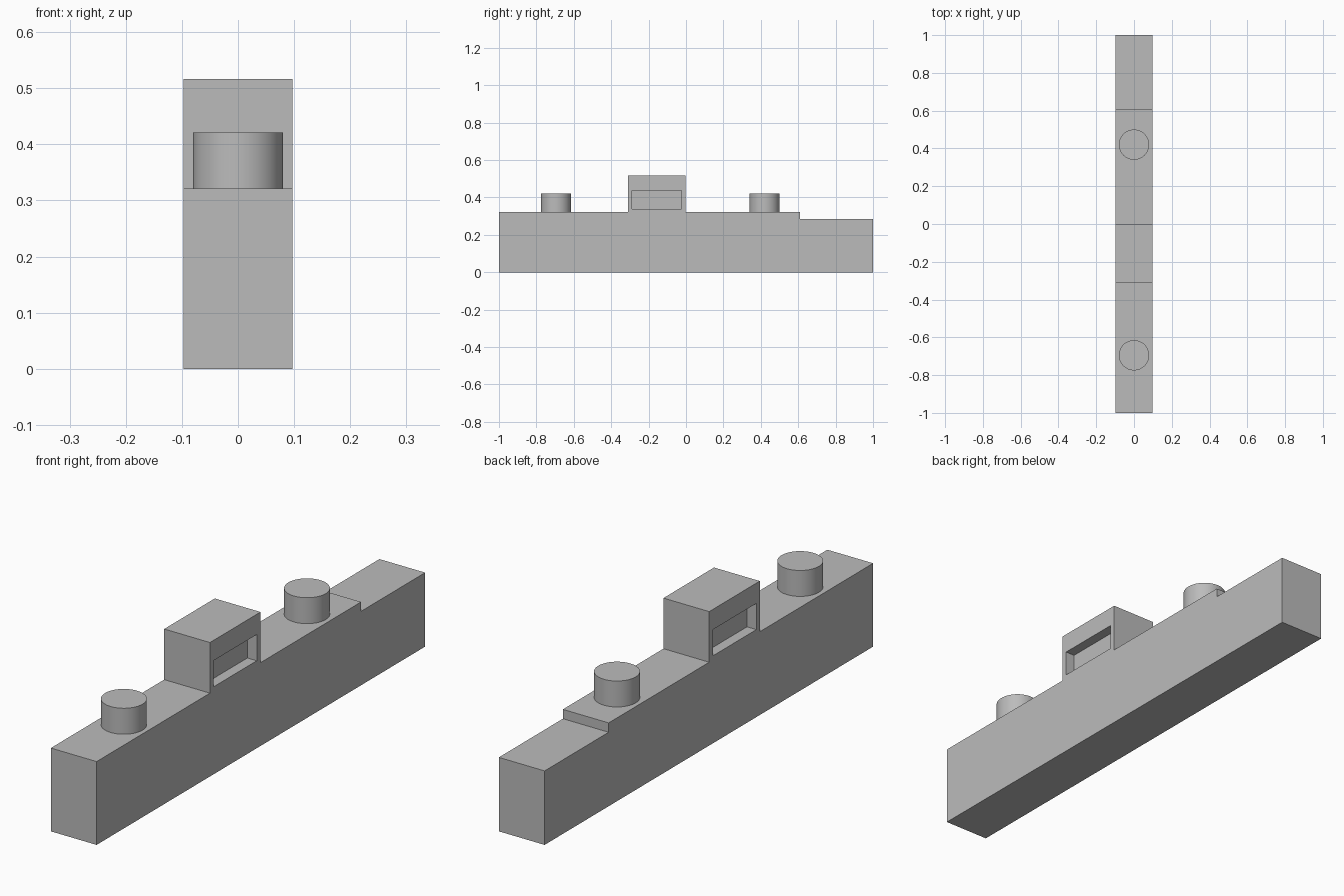
import bpy
import bmesh
import math

cube = bpy.data.objects.get("Cube")
if cube:
    bpy.data.objects.remove(cube, do_unlink=True)

HALF_W = 0.0975
DECK = 0.321

grey = bpy.data.materials.new("plain grey")
grey.use_nodes = True
colour = (0.5, 0.5, 0.5, 1)
grey.diffuse_color = colour
grey.node_tree.nodes["Principled BSDF"].inputs["Base Color"].default_value = colour


def add_object(name, bm):
    bmesh.ops.recalc_face_normals(bm, faces=bm.faces)
    mesh = bpy.data.meshes.new(name)
    bm.to_mesh(mesh)
    bm.free()
    obj = bpy.data.objects.new(name, mesh)
    bpy.context.collection.objects.link(obj)
    mesh.materials.append(grey)
    return obj


def extruded_profile(name, profile):
    """Extrude a side outline (y, z) across the full width."""
    bm = bmesh.new()
    face = bm.faces.new([bm.verts.new((-HALF_W, y, z)) for y, z in profile])
    side = bmesh.ops.extrude_face_region(bm, geom=[face])["geom"]
    verts = [v for v in side if isinstance(v, bmesh.types.BMVert)]
    bmesh.ops.translate(bm, verts=verts, vec=(2 * HALF_W, 0, 0))
    return add_object(name, bm)


def box(name, x, y, z):
    """Box from (low, high) ranges on each axis."""
    bm = bmesh.new()
    bmesh.ops.create_cube(bm, size=1)
    for v in bm.verts:
        v.co = [r[0] if c < 0 else r[1] for c, r in zip(v.co, (x, y, z))]
    return add_object(name, bm)


# Hull with the lower rear deck
extruded_profile("hull", [(-1, 0), (1, 0), (1, 0.285), (0.61, 0.285),
                          (0.61, DECK), (-1, DECK)])

# Cabin with a recessed window on each side
cabin = box("cabin", (-HALF_W, HALF_W), (-0.31, -0.002), (DECK, 0.516))
for side, sign in (("left", 1), ("right", -1)):
    x = sorted((sign * (HALF_W - 0.04), sign * (HALF_W + 0.05)))
    cutter = box(side + "_window_cutter", x, (-0.289, -0.025), (0.337, 0.438))
    cutter.hide_render = True
    cutter.hide_set(True)
    cutter.display_type = 'WIRE'
    cut = cabin.modifiers.new(side + " window", 'BOOLEAN')
    cut.operation = 'DIFFERENCE'
    cut.solver = 'EXACT'
    cut.object = cutter

# Round funnels on the deck
for name, y in (("front_funnel", -0.695), ("rear_funnel", 0.42)):
    bpy.ops.mesh.primitive_cylinder_add(vertices=64, radius=0.08, depth=0.1,
                                        location=(0, y, DECK + 0.05))
    funnel = bpy.context.object
    funnel.name = name
    funnel.data.materials.append(grey)
    bpy.ops.object.shade_smooth_by_angle(angle=math.radians(30))
